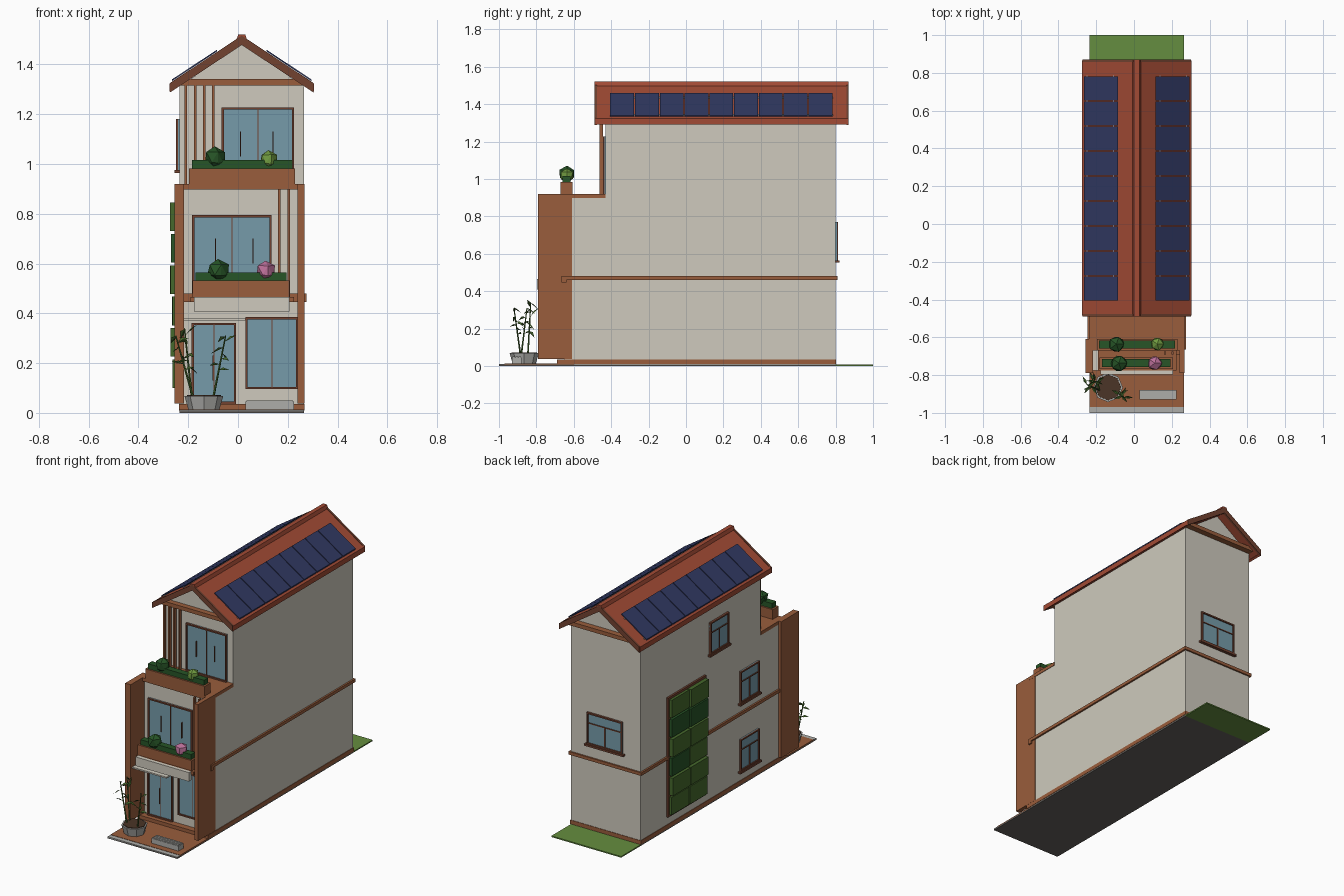
import bpy, bmesh, math, random
from mathutils import Vector

if "Cube" in bpy.data.objects:
    bpy.data.objects.remove(bpy.data.objects["Cube"])

random.seed(4)
COL = dict(wall=(.62, .59, .51), wood=(.32, .11, .045), trim=(.17, .055, .03), roof=(.36, .07, .035),
           panel=(.03, .04, .12), glass=(.18, .33, .4), lawn=(.13, .27, .05), dark=(.02, .09, .02),
           mid=(.06, .14, .025), lime=(.16, .32, .05), pink=(.5, .16, .32), soil=(.07, .035, .02),
           stone=(.42, .42, .4), base=(.13, .12, .11))
MATS = {}
for k, c in COL.items():
    MATS[k] = bpy.data.materials.new(k)
    MATS[k].diffuse_color = (*c, 1)


def finish(name, bm, mat):
    bmesh.ops.recalc_face_normals(bm, faces=bm.faces)
    me = bpy.data.meshes.new(name)
    bm.to_mesh(me)
    bm.free()
    me.materials.append(MATS[mat])
    ob = bpy.data.objects.new(name, me)
    bpy.context.collection.objects.link(ob)
    return ob


def prism(name, pts, a, b, mat, axis='y'):
    """Extrude a profile along y (points are x,z) or along x (points are y,z)."""
    bm = bmesh.new()
    put = (lambda p, t: (p[0], t, p[1])) if axis == 'y' else (lambda p, t: (t, p[0], p[1]))
    f = bm.faces.new([bm.verts.new(put(p, a)) for p in pts])
    r = bmesh.ops.extrude_face_region(bm, geom=[f])
    d = Vector((0, b - a, 0)) if axis == 'y' else Vector((b - a, 0, 0))
    bmesh.ops.translate(bm, vec=d, verts=[v for v in r['geom'] if isinstance(v, bmesh.types.BMVert)])
    return finish(name, bm, mat)


def box(name, x0, x1, y0, y1, z0, z1, mat):
    return prism(name, [(x0, z0), (x1, z0), (x1, z1), (x0, z1)], y0, y1, mat)


def window(name, side, face, u0, u1, z0, z1, cross=False, sill=False):
    """Framed window on the front, back or left face of the house."""
    def part(n, a, b, c, d, depth, mat):
        if side == 'front':
            box(n, a, b, face - depth, face + .01, c, d, mat)
        elif side == 'back':
            box(n, a, b, face - .01, face + depth, c, d, mat)
        else:
            box(n, face - depth, face + .01, a, b, c, d, mat)
    t, m = .009, (u0 + u1) / 2
    part(name + "_glass", u0, u1, z0, z1, .006, 'glass')
    part(name + "_jamb_a", u0, u0 + t, z0, z1, .014, 'trim')
    part(name + "_jamb_b", u1 - t, u1, z0, z1, .014, 'trim')
    part(name + "_head", u0, u1, z1 - t, z1, .014, 'trim')
    part(name + "_bottom", u0, u1, z0, z0 + t, .014, 'trim')
    if cross:
        zt = z0 + (z1 - z0) * .65
        part(name + "_transom", u0, u1, zt, zt + .006, .011, 'trim')
        part(name + "_mullion", m - .003, m + .003, z0, zt, .011, 'trim')
    else:
        part(name + "_mullion", m - .002, m + .002, z0, z1, .009, 'trim')
    if sill:
        part(name + "_sill", u0 - .012, u1 + .012, z0 - .012, z0, .02, 'trim')


# ground: slab, front paving, back lawn, step
box("ground_slab", -.235, .265, -1, .8, 0, .008, 'base')
box("kerb", -.235, .265, -1, -.97, .002, .011, 'stone')
box("front_paving", -.235, .265, -.97, -.6, .006, .013, 'wood')
box("back_lawn", -.235, .265, .8, 1, 0, .008, 'lawn')
box("front_step", .03, .225, -.93, -.88, .01, .045, 'stone')
for i in range(3):
    box("step_slat", .035, .22, -.927 + i * .016, -.915 + i * .016, .045, .05, 'stone')

# house body with stepped-back top floor and gable
prism("house_body", [(-.65, .008), (.8, .008), (.8, 1.315), (-.43, 1.315), (-.43, .905), (-.65, .905)],
      -.235, .265, 'wall', 'x')
prism("gable_wall", [(-.235, 1.31), (.265, 1.31), (.015, 1.485)], -.43, .8, 'wall')
box("plinth", -.238, .268, -.69, .803, .01, .035, 'wood')

# string course around first floor level
box("string_course_left", -.246, -.23, -.665, .81, .46, .48, 'wood')
box("string_course_right", .26, .276, -.665, .81, .46, .48, 'wood')
box("string_course_back", -.246, .276, .79, .81, .46, .48, 'wood')
box("string_course_front", -.246, .276, -.665, -.64, .445, .48, 'wood')

# front side fins and terrace
box("left_fin", -.256, -.217, -.79, -.61, .037, .92, 'wood')
box("right_fin", .24, .267, -.79, -.61, .037, .92, 'wood')
box("terrace_floor", -.238, .268, -.67, -.43, .898, .92, 'wood')
box("balcony_floor", -.19, .225, -.775, -.65, .445, .466, 'wood')
box("shop_fascia", -.177, .206, -.797, -.77, .408, .466, 'wall')
box("door_canopy", -.217, .03, -.775, -.65, .372, .381, 'wall')

# front openings
window("front_door", 'front', -.65, -.186, -.008, .036, .362)
window("ground_window", 'front', -.65, .03, .242, .095, .385)
window("balcony_door", 'front', -.65, -.184, .135, .46, .795)
window("terrace_door", 'front', -.43, -.066, .225, .92, 1.228)
for x, y, z in [(-.1, -.657, .13), (-.09, -.657, .6), (.06, -.657, .6), (.01, -.437, 1.03), (.14, -.437, 1.03)]:
    box("door_handle", x - .002, x + .002, y - .008, y + .003, z, z + .1, 'trim')

# side and back windows
window("back_window", 'back', .8, -.11, .145, .565, .77, True, True)
for y, z in [(-.09, .975), (-.4, .54), (-.4, .1)]:
    window("side_window", 'left', -.235, y, y + .19, z, z + .205, True, True)

# vertical timber slats
for x in (-.21, -.172, -.136, -.1):
    box("upper_slat", x - .005, x + .005, -.462, -.445, .92, 1.32, 'wood')
for x in (.165, .203):
    box("middle_slat", x - .005, x + .005, -.69, -.675, .45, .9, 'wood')
for y in (-.465, .798):
    box("gable_beam", -.237, .267, y, y + .04, 1.316, 1.341, 'wood')

# roof slopes, barge boards, eaves and solar panels, per side
CX, RZ, SL = .015, 1.512, .66
for s, side in ((-1, "left"), (1, "right")):
    def strip(name, d0, d1, lo, hi, y0, y1, mat):
        P = lambda d, h: (CX + s * d, RZ - SL * d + h)
        prism(f"{side}_{name}", [P(d0, lo), P(d1, lo), P(d1, hi), P(d0, hi)], y0, y1, mat)
    strip("roof_slope", 0, .285, -.028, 0, -.48, .86, 'roof')
    for y in (-.49, .857):
        strip("barge_board", 0, .288, -.034, .004, y, y + .013, 'trim')
    strip("eaves_board", .279, .29, -.03, .003, -.485, .865, 'roof')
    for d in (.12, .26):
        strip("panel_rail", d, d + .006, 0, .007, -.405, .785, 'stone')
    for i in range(9):
        y = -.405 + i * .1325
        strip("solar_panel", .1, .28, .006, .013, y, y + .127, 'panel')
prism("ridge_cap", [(CX - .022, 1.498), (CX + .022, 1.498), (CX + .014, 1.52), (CX - .014, 1.52)], -.49, .87, 'roof')


# planters with hedges and faceted shrubs
def shrub(name, x, y, z, r, mat):
    bm = bmesh.new()
    bmesh.ops.create_icosphere(bm, subdivisions=1, radius=r)
    bmesh.ops.subdivide_edges(bm, edges=bm.edges[:6], cuts=1)
    for v in bm.verts:
        v.co = v.co.normalized() * r * random.uniform(.92, 1.06)
    bmesh.ops.triangulate(bm, faces=bm.faces)
    bmesh.ops.translate(bm, vec=(x, y, z), verts=bm.verts)
    finish(name, bm, mat)


for n, x0, x1, y0, z0, z1 in (("terrace", -.196, .23, -.67, .918, .983), ("balcony", -.182, .206, -.768, .464, .532)):
    box(n + "_planter", x0, x1, y0, y0 + .062, z0, z1, 'wood')
    box(n + "_hedge", x0 + .012, x1 - .012, y0 + .01, y0 + .052, z1 - .01, z1 + .033, 'dark')
shrub("terrace_shrub", -.093, -.636, 1.027, .046, 'dark')
shrub("terrace_small_shrub", .123, -.636, 1.02, .038, 'lime')
shrub("balcony_shrub", -.08, -.737, .575, .047, 'dark')
shrub("balcony_flower_shrub", .11, -.737, .573, .041, 'pink')

# green wall on the left side
box("green_wall_frame", -.247, -.233, .145, .535, .085, .86, 'trim')
for r in range(6):
    for c in range(2):
        y, z = .155 + c * .187, .1 + r * .126
        box("green_wall_tile", -.262 - .012 * random.random(), -.243, y, y + .18, z, z + .115,
            random.choice(['dark', 'mid', 'mid']))

# pot with soil
for n, r1, r2, z0, z1, mat in (("pot", .062, .078, .012, .068, 'stone'), ("pot_soil", .07, .068, .055, .072, 'soil')):
    bm = bmesh.new()
    bmesh.ops.create_cone(bm, cap_ends=True, segments=8, radius1=r1, radius2=r2, depth=z1 - z0)
    bmesh.ops.translate(bm, vec=(-.137, -.865, (z0 + z1) / 2), verts=bm.verts)
    finish(n, bm, mat)

# bamboo stems with blade leaves
leaves = bmesh.new()
for a, b in (((-.185, -.845, .06), (-.215, -.83, .34)), ((-.18, -.88, .06), (-.25, -.85, .31)),
             ((-.1, -.885, .06), (-.05, -.92, .31))):
    a, b = Vector(a), Vector(b)
    bm = bmesh.new()
    bmesh.ops.create_cone(bm, cap_ends=True, segments=5, radius1=.005, radius2=.003, depth=(b - a).length)
    rot = (b - a).to_track_quat('Z', 'Y').to_matrix()
    bmesh.ops.rotate(bm, matrix=rot, verts=bm.verts)
    bmesh.ops.translate(bm, vec=(a + b) / 2, verts=bm.verts)
    finish("bamboo_stem", bm, 'mid')
    for i in range(7):
        p = a.lerp(b, .45 + .09 * i)
        t = i * 2.4 + random.random()
        d = Vector((math.cos(t) * .05, math.sin(t) * .05, random.uniform(-.05, .05)))
        w = Vector((-math.sin(t), math.cos(t), .6)).normalized() * .009
        m = p + d * .45 + Vector((0, 0, .006))
        v = [leaves.verts.new(q) for q in (p, m + w, p + d, m - w)]
        leaves.faces.new((v[0], v[1], v[2]))
        leaves.faces.new((v[0], v[2], v[3]))
finish("bamboo_leaves", leaves, 'mid')

for m in bpy.data.materials:
    if m.users and not m.is_grease_pencil:
        m.use_nodes = True
        m.node_tree.nodes["Principled BSDF"].inputs["Base Color"].default_value = m.diffuse_color
